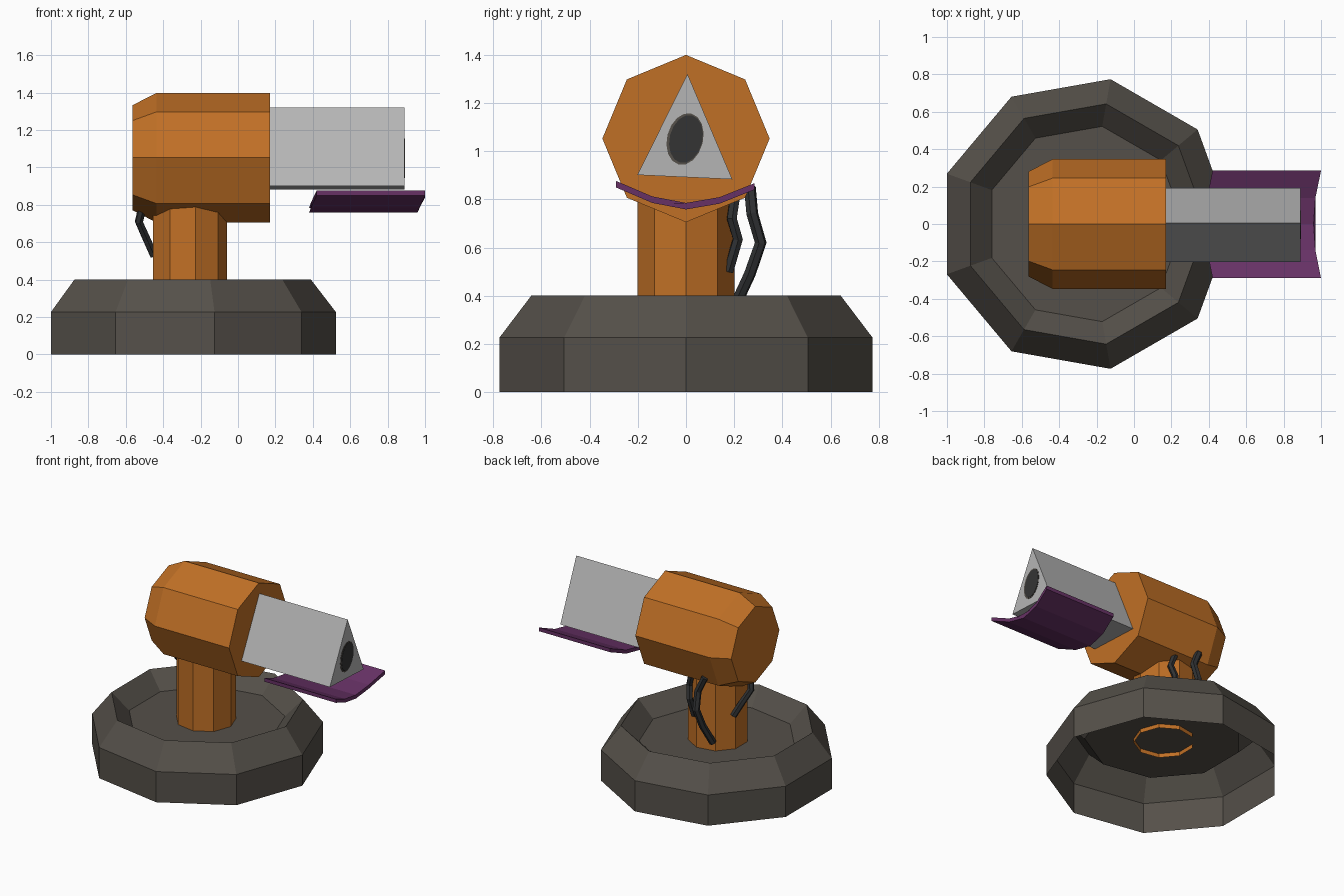
import bpy, bmesh
from math import sin, cos, pi, radians

if "Cube" in bpy.data.objects:
    bpy.data.objects.remove(bpy.data.objects["Cube"])


def material(name, rgb):
    m = bpy.data.materials.new(name)
    m.diffuse_color = (*rgb, 1)
    m.use_nodes = True
    m.node_tree.nodes["Principled BSDF"].inputs["Base Color"].default_value = m.diffuse_color
    return m


ORANGE = material("orange paint", (0.53, 0.162, 0.019))
STONE = material("dark stone", (0.09, 0.080, 0.067))
STEEL = material("grey steel", (0.46, 0.46, 0.46))
PURPLE = material("purple", (0.135, 0.031, 0.130))
RUBBER = material("black rubber", (0.029, 0.031, 0.033))
BORE = material("bore black", (0.034, 0.034, 0.034))


def loft(name, rings, mat, cap_start=True, cap_end=True):
    """Skin equal-sized rings of points, flat shaded."""
    bm = bmesh.new()
    vs = [[bm.verts.new(p) for p in r] for r in rings]
    n = len(rings[0])
    for a, b in zip(vs, vs[1:]):
        for j in range(n):
            k = (j + 1) % n
            bm.faces.new((a[j], a[k], b[k], b[j]))
    if cap_start:
        bm.faces.new(vs[0][::-1])
    if cap_end:
        bm.faces.new(vs[-1])
    me = bpy.data.meshes.new(name)
    bm.to_mesh(me)
    bm.free()
    me.materials.append(mat)
    ob = bpy.data.objects.new(name, me)
    bpy.context.collection.objects.link(ob)
    return ob


CX = -0.262  # axis of the base and neck


def ring_z(r, z, n=9):
    return [(CX + r * cos(2 * pi * i / n), r * sin(2 * pi * i / n), z) for i in range(n)]


def ring_x(r, x, n=8, zc=1.052):
    return [(x, r * cos(2 * pi * i / n), zc + r * sin(2 * pi * i / n)) for i in range(n)]


# Nine-sided base, open underneath, with a sunken floor on top
loft("base", [ring_z(r, z) for r, z in
              [(0.786, 0), (0.786, 0.226), (0.652, 0.4), (0.53, 0.28)]],
     STONE, cap_start=False)

# Neck poking slightly through the floor, open at the bottom
loft("neck", [ring_z(0.2035, 0.25), ring_z(0.2035, 0.85)], ORANGE, cap_start=False)

# Octagonal head with a chamfered rear
loft("head", [ring_x(0.28, -0.565), ring_x(0.347, -0.435), ring_x(0.347, 0.17)], ORANGE)

# Triangular barrel, slightly twisted
TRI = [(-0.202, 0.901), (0.192, 0.883), (0.006, 1.32)]
loft("barrel", [[(x, y, z) for y, z in TRI] for x in (0.1, 0.89)], STEEL)


# Muzzle opening as thin plates
def muzzle_plate(name, x0, x1, ry, rz, yc, mat, n=16, tilt=radians(-14)):
    pts = []
    for i in range(n):
        u, v = ry * cos(2 * pi * i / n), rz * sin(2 * pi * i / n)
        pts.append((yc + u * cos(tilt) - v * sin(tilt), 1.05 + u * sin(tilt) + v * cos(tilt)))
    loft(name, [[(x, y, z) for y, z in pts] for x in (x0, x1)], mat)


muzzle_plate("muzzle_rim", 0.888, 0.892, 0.075, 0.109, -0.004, STONE)
muzzle_plate("muzzle_bore", 0.889, 0.894, 0.068, 0.101, 0.0, BORE)

# Curved purple tray under the barrel: (y, z, forward shift)
TOP = [(-0.29, 0.876, 0.04), (-0.14, 0.812, 0.01), (0, 0.785, 0),
       (0.14, 0.809, 0.01), (0.285, 0.867, 0.04)]
loop = [(y, z - 0.027, s) for y, z, s in TOP] + TOP[::-1]
loft("tray", [[(x + s, y, z) for y, z, s in loop] for x in (0.38, 0.96)], PURPLE)


# Cables hanging behind the neck
def cable(name, points, radius):
    cu = bpy.data.curves.new(name, "CURVE")
    cu.dimensions = "3D"
    cu.bevel_depth = radius
    cu.bevel_resolution = 1
    cu.use_fill_caps = True
    sp = cu.splines.new("POLY")
    sp.points.add(len(points) - 1)
    for p, co in zip(sp.points, points):
        p.co = (*co, 1)
    sp.use_smooth = False
    cu.materials.append(RUBBER)
    bpy.context.collection.objects.link(bpy.data.objects.new(name, cu))


cable("rear_cable", [(-0.51, -0.02, 0.79), (-0.53, 0.0, 0.71), (-0.49, 0.05, 0.62),
                     (-0.45, 0.09, 0.53)], 0.023)
cable("short_side_cable", [(-0.19, 0.205, 0.82), (-0.16, 0.19, 0.72), (-0.18, 0.215, 0.635),
                           (-0.19, 0.175, 0.50)], 0.023)
cable("long_side_cable", [(-0.34, 0.265, 0.85), (-0.29, 0.275, 0.74), (-0.30, 0.31, 0.62),
                          (-0.32, 0.265, 0.49), (-0.36, 0.20, 0.35)], 0.025)
